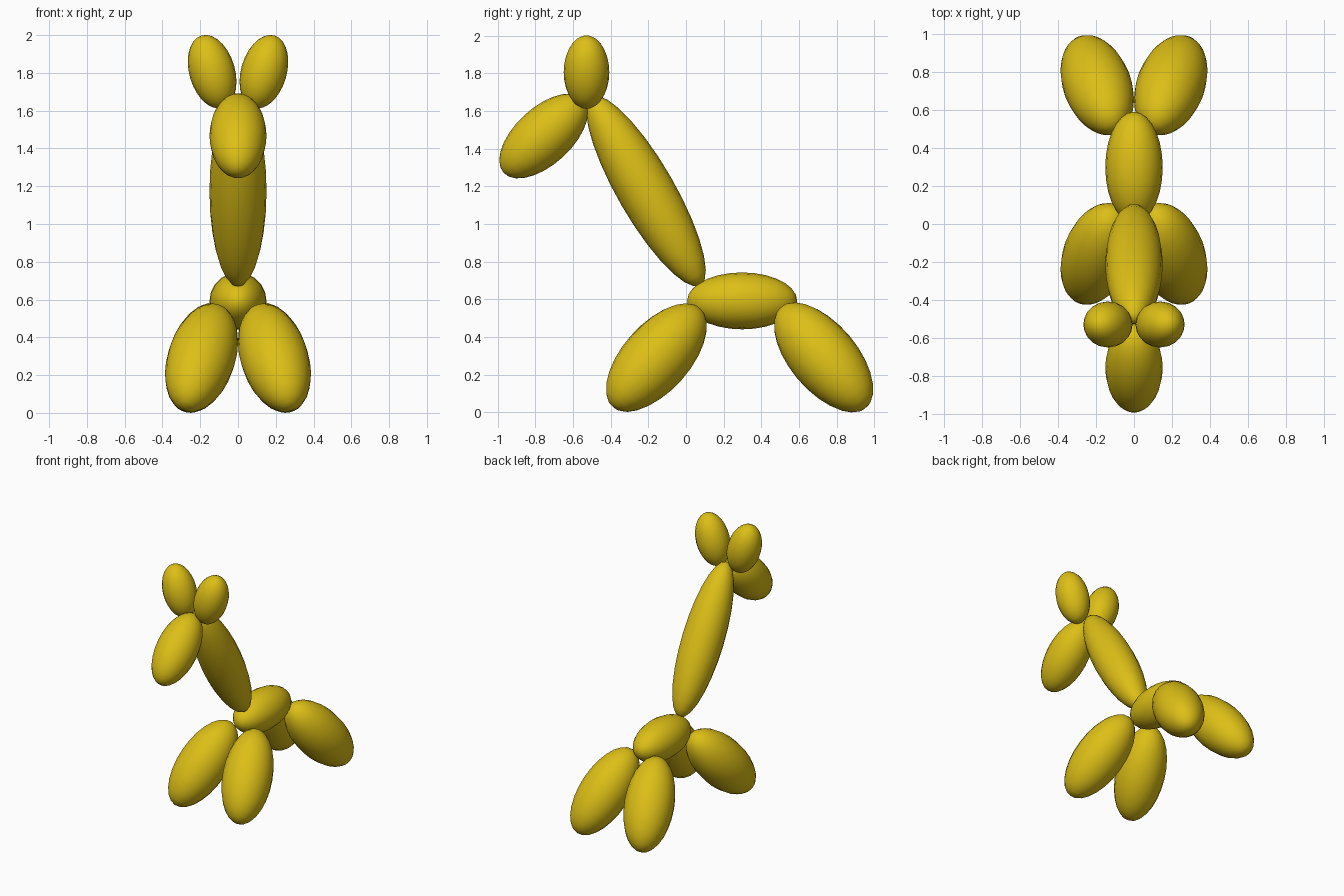
import bpy
from mathutils import Vector

if "Cube" in bpy.data.objects:
    bpy.data.objects.remove(bpy.data.objects["Cube"])

gold = bpy.data.materials.new("golden yellow")
gold.diffuse_color = (0.72, 0.52, 0.008, 1)
gold.use_nodes = True
gold.node_tree.nodes["Principled BSDF"].inputs["Base Color"].default_value = gold.diffuse_color


def balloon(name, center, axis, length, radius):
    """Elongated sphere with its poles along the given axis (half-length, radius)."""
    bpy.ops.mesh.primitive_uv_sphere_add(segments=20, ring_count=14, radius=1)
    ob = bpy.context.object
    ob.name = name
    ob.scale = (radius, radius, length)
    ob.rotation_euler = Vector(axis).to_track_quat('Z', 'Y').to_euler()
    ob.location = center
    bpy.ops.object.transform_apply(location=True, rotation=True, scale=True)
    bpy.ops.object.shade_smooth()
    ob.data.materials.append(gold)
    return ob


# Body, neck and head along the centre line
balloon("body", (0, 0.298, 0.592), (0, 1, 0), 0.292, 0.151)
balloon("neck", (0, -0.212, 1.175), (0, -0.5, 0.866), 0.578, 0.151)
balloon("head", (0, -0.755, 1.467), (0, 0.735, 0.678), 0.289, 0.151)

# Ears and legs, mirrored left and right
for side, s in (("left", 1), ("right", -1)):
    balloon(f"{side}_ear", (s * 0.137, -0.528, 1.806), (s * 0.28, 0, 0.96), 0.2, 0.121)
    balloon(f"{side}_front_leg", (s * 0.193, -0.157, 0.291),
            (s * 0.238, -0.643, -0.728), 0.358, 0.179)
    balloon(f"{side}_back_leg", (s * 0.193, 0.73, 0.292),
            (s * 0.238, 0.625, -0.743), 0.358, 0.179)
